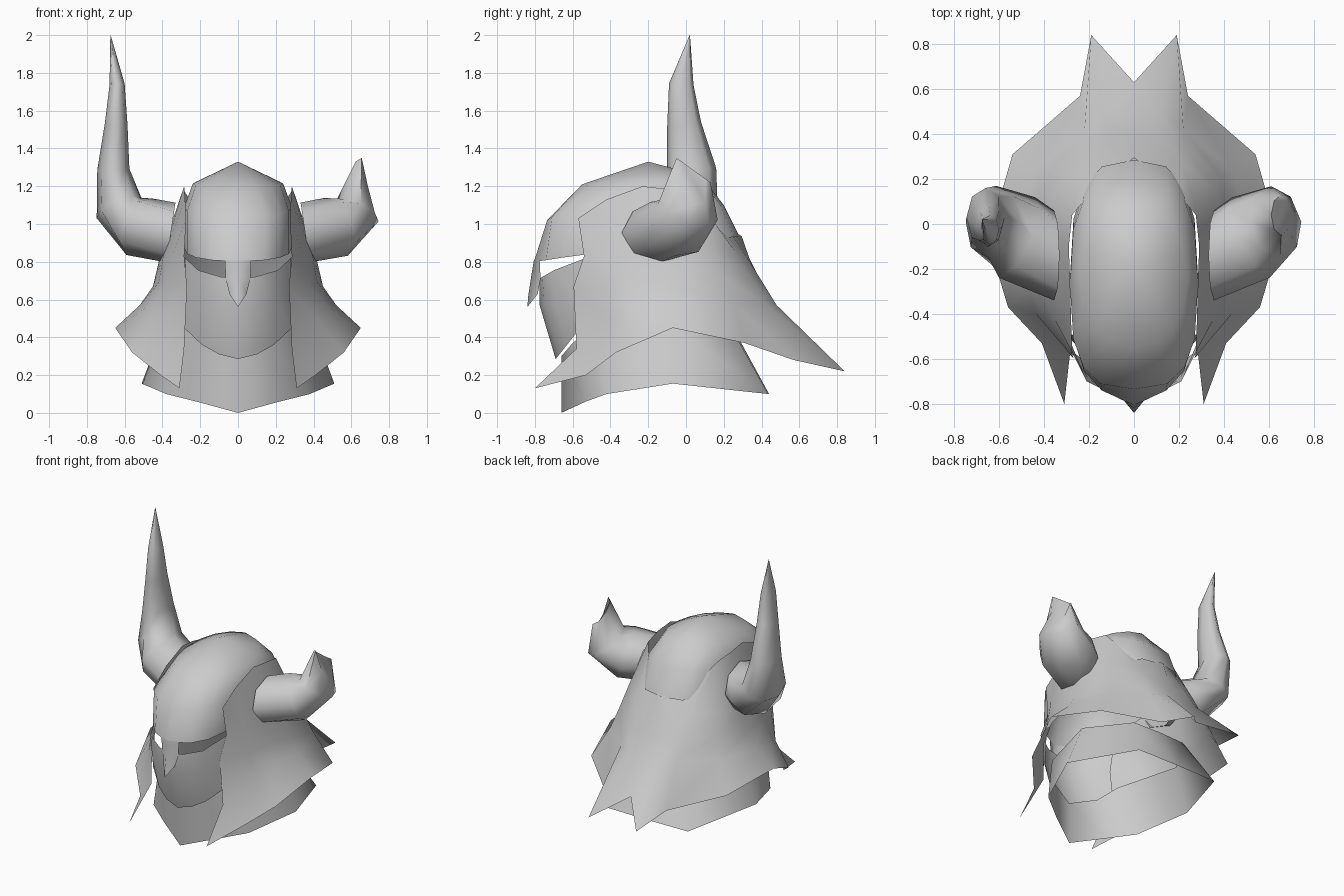
import bpy
import bmesh
from math import sin, cos, pi, radians
from mathutils import Vector

cube = bpy.data.objects.get("Cube")
if cube:
    bpy.data.objects.remove(cube, do_unlink=True)

# One plain grey for everything
grey = bpy.data.materials.new("plain_grey")
grey.use_nodes = True
COLOUR = (0.6, 0.6, 0.6, 1)
grey.diffuse_color = COLOUR
grey.node_tree.nodes["Principled BSDF"].inputs["Base Color"].default_value = COLOUR


def sheet(name, rows, mirrored=True, wrap=False, cap=False):
    """Skin rows of points with faces; optionally mirror, wrap round or cap the end."""
    bm = bmesh.new()
    grid = [[bm.verts.new(p) for p in row] for row in rows]
    for low, high in zip(grid, grid[1:]):
        count = len(low)
        for i in range(count if wrap else count - 1):
            j = (i + 1) % count
            bm.faces.new((low[i], low[j], high[j], high[i]))
    if cap:
        bm.faces.new(grid[-1])
    bmesh.ops.remove_doubles(bm, verts=bm.verts, dist=0.0005)
    bmesh.ops.recalc_face_normals(bm, faces=bm.faces)
    mesh = bpy.data.meshes.new(name)
    bm.to_mesh(mesh)
    bm.free()
    mesh.materials.append(grey)
    mesh.shade_smooth()
    mesh.set_sharp_from_angle(angle=radians(70))
    obj = bpy.data.objects.new(name, mesh)
    bpy.context.collection.objects.link(obj)
    if mirrored:
        obj.modifiers.new("mirror", "MIRROR")
    return obj


# Helmet dome: half rings between a front (y, z) and a back (y, z) point
def oval(width, front, back, lift, power, steps=9):
    ring = []
    for i in range(steps):
        a = pi * i / (steps - 1)
        s = 0.0 if i == steps - 1 else sin(a) ** power
        along = abs(cos(a)) ** power
        if cos(a) > 0:
            along = -along
        t = (1 + along) / 2
        ring.append((width * s,
                     front[0] + t * (back[0] - front[0]),
                     front[1] + t * (back[1] - front[1]) + lift * s))
    return ring


brow_ring = oval(0.285, (-0.77, 0.8), (0.285, 0.93), 0.01, 0.72)
brow_ring[0] = (0, -0.805, 0.8)
sheet("helmet_dome", [
    [(0, -0.2, 1.33)] * 9,
    oval(0.24, (-0.55, 1.21), (0.08, 1.255), -0.02, 0.95),
    oval(0.285, (-0.735, 1.02), (0.2, 1.1), 0.03, 0.68),
    brow_ring,
])

# Nose guard hanging from the brow
sheet("nose_guard", [
    [(0, -0.805, 0.81), (0.07, -0.775, 0.81)],
    [(0, -0.82, 0.72), (0.065, -0.77, 0.71)],
    [(0, -0.835, 0.62), (0.045, -0.785, 0.63)],
    [(0, -0.84, 0.56), (0, -0.84, 0.56)],
])

# Face mask below the eye slits, its sides reaching the cape
sheet("face_mask", [
    [(0, -0.775, 0.71), (0.09, -0.76, 0.72), (0.21, -0.7, 0.755), (0.28, -0.53, 0.82)],
    [(0, -0.775, 0.57), (0.1, -0.75, 0.57), (0.2, -0.69, 0.58), (0.275, -0.57, 0.6)],
    [(0, -0.69, 0.285), (0.1, -0.67, 0.31), (0.19, -0.63, 0.36), (0.285, -0.56, 0.45)],
])

# Hooded cape: rows from rim down to hem, each from front edge to back centre
rim = [(0.275, -0.57, 1.03), (0.28, -0.42, 1.13), (0.285, -0.23, 1.2), (0.29, -0.1, 1.185),
       (0.275, 0.04, 1.16), (0.2, 0.13, 1.04), (0.1, 0.215, 0.985), (0, 0.295, 0.935)]
shoulder = [(0.285, -0.54, 0.83), (0.35, -0.43, 0.83), (0.395, -0.27, 0.83), (0.415, -0.05, 0.82),
            (0.36, 0.15, 0.85), (0.22, 0.27, 0.84), (0.11, 0.325, 0.82), (0, 0.335, 0.82)]
chest = [(0.27, -0.595, 0.67), (0.385, -0.42, 0.67), (0.42, -0.28, 0.69), (0.45, -0.05, 0.67),
         (0.39, 0.2, 0.72), (0.22, 0.35, 0.71), (0.115, 0.4, 0.7), (0, 0.395, 0.7)]
skirt = [(0.285, -0.58, 0.34), (0.435, -0.4, 0.47), (0.465, -0.28, 0.57), (0.52, -0.05, 0.57),
         (0.43, 0.25, 0.58), (0.22, 0.42, 0.58), (0.12, 0.48, 0.57), (0, 0.46, 0.58)]
hem = [(0.31, -0.8, 0.13), (0.41, -0.53, 0.2), (0.56, -0.37, 0.32), (0.65, -0.07, 0.45),
       (0.54, 0.31, 0.37), (0.24, 0.57, 0.28), (0.19, 0.84, 0.22), (0, 0.63, 0.34)]
sheet("hooded_cape", [rim, shoulder, chest, skirt, hem])

# Flared neck collar, open underneath
sheet("neck_collar", [
    [(0, -0.66, 0.3), (0.19, -0.6, 0.37), (0.28, -0.5, 0.45),
     (0.4, -0.05, 0.45), (0.21, 0.25, 0.43), (0, 0.26, 0.43)],
    [(0, -0.66, 0), (0.22, -0.53, 0.06), (0.38, -0.42, 0.1),
     (0.51, -0.07, 0.155), (0.32, 0.435, 0.1), (0, 0.44, 0.1)],
])


# Horns: oval rings swept along a bent path, x measured outward from the helmet
def horn(name, side, stations, broken=False, sides=8):
    centres = [Vector((side * x, y, z)) for x, y, z, depth, thick in stations]
    rings = []
    for i, (x, y, z, depth, thick) in enumerate(stations):
        ahead = centres[min(i + 1, len(centres) - 1)]
        behind = centres[max(i - 1, 0)]
        along = (ahead - behind).normalized()
        if i == 0:
            along = Vector((side, 0, 0.15)).normalized()
        if broken and i == len(stations) - 1:
            along = Vector((0, 0, 1))
        across = Vector((0, 1, 0))
        across = (across - along * across.dot(along)).normalized()
        up = along.cross(across)
        ring = []
        for k in range(sides):
            a = 2 * pi * k / sides
            ring.append(centres[i] + across * depth * cos(a) + up * thick * sin(a))
        rings.append(ring)
    if broken:
        # Splintered end: rises to a tip at the front, cut low on the outer side
        for k, point in enumerate(rings[-1]):
            a = 2 * pi * k / sides
            point.z -= 0.065 * cos(a) + 0.18 * max(0, -sin(a))
    sheet(name, rings, mirrored=False, wrap=True, cap=broken)


root = [(0.355, -0.14, 0.955, 0.2, 0.16), (0.52, -0.06, 0.985, 0.2, 0.165)]
horn("right_horn", -1, root + [
    (0.63, 0.01, 1.085, 0.165, 0.13),
    (0.66, 0.03, 1.29, 0.13, 0.085),
    (0.645, -0.01, 1.53, 0.09, 0.06),
    (0.64, -0.025, 1.74, 0.065, 0.04),
    (0.675, 0.02, 2, 0.001, 0.001),
])
horn("left_broken_horn", 1, root + [
    (0.63, 0.01, 1.065, 0.165, 0.125),
    (0.655, 0.04, 1.285, 0.09, 0.045),
], broken=True)
